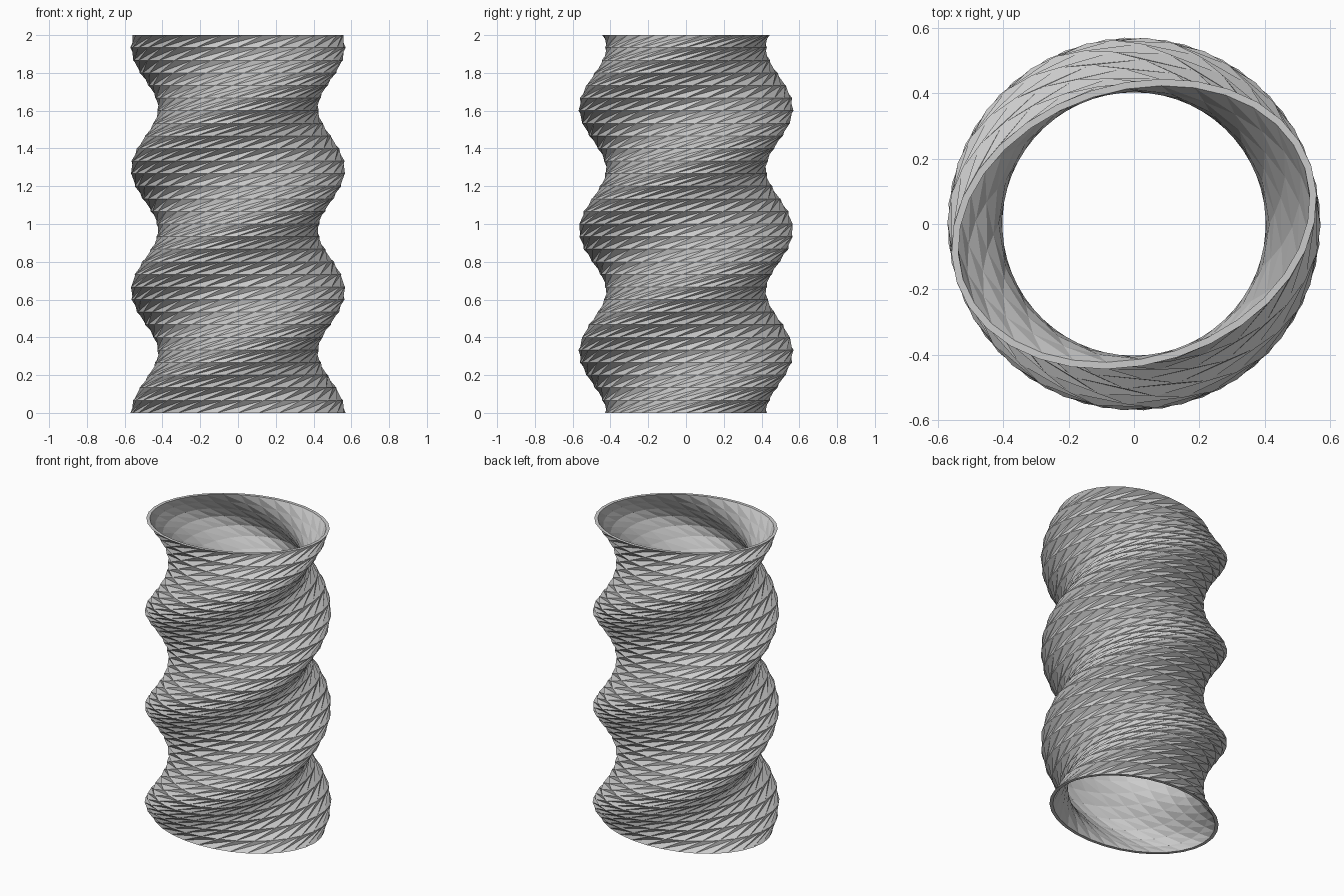
import bpy, bmesh, math

cube = bpy.data.objects.get("Cube")
if cube:
    bpy.data.objects.remove(cube, do_unlink=True)

SIDES, LAYERS, HEIGHT = 32, 30, 2.0
LONG, SHORT, WALL = 0.57, 0.428, 0.021
TWIST = math.radians(558)

# Plain grey material
grey = bpy.data.materials.new("light_grey")
grey.use_nodes = True
colour = (0.6, 0.6, 0.6, 1)
grey.diffuse_color = colour
grey.node_tree.nodes["Principled BSDF"].inputs["Base Color"].default_value = colour


def twisted_rings(bm, a, b):
    """Stack of ellipses, each turned a little further than the one below."""
    rings = []
    for k in range(LAYERS + 1):
        t = k / LAYERS
        c, s = math.cos(TWIST * t), math.sin(TWIST * t)
        ring = []
        for i in range(SIDES):
            u = math.tau * i / SIDES
            x, y = a * math.cos(u), b * math.sin(u)
            ring.append(bm.verts.new((x * c - y * s, x * s + y * c, HEIGHT * t)))
        rings.append(ring)
    return rings


bm = bmesh.new()
outer = twisted_rings(bm, LONG, SHORT)
inner = twisted_rings(bm, LONG - WALL, SHORT - WALL)

for i in range(SIDES):
    j = (i + 1) % SIDES
    for k in range(LAYERS):
        # Outer wall: folded inward along the long diagonal
        lo, hi = outer[k], outer[k + 1]
        bm.faces.new((lo[i], lo[j], hi[j]))
        bm.faces.new((lo[i], hi[j], hi[i]))
        # Inner wall: split along the short diagonal
        lo, hi = inner[k], inner[k + 1]
        bm.faces.new((lo[j], lo[i], hi[i]))
        bm.faces.new((lo[j], hi[i], hi[j]))
    # Top and bottom rims
    bm.faces.new((outer[-1][i], outer[-1][j], inner[-1][j], inner[-1][i]))
    bm.faces.new((outer[0][j], outer[0][i], inner[0][i], inner[0][j]))

mesh = bpy.data.meshes.new("twisted_tube")
bm.to_mesh(mesh)
bm.free()
mesh.materials.append(grey)
tube = bpy.data.objects.new("twisted_tube", mesh)
bpy.context.collection.objects.link(tube)
